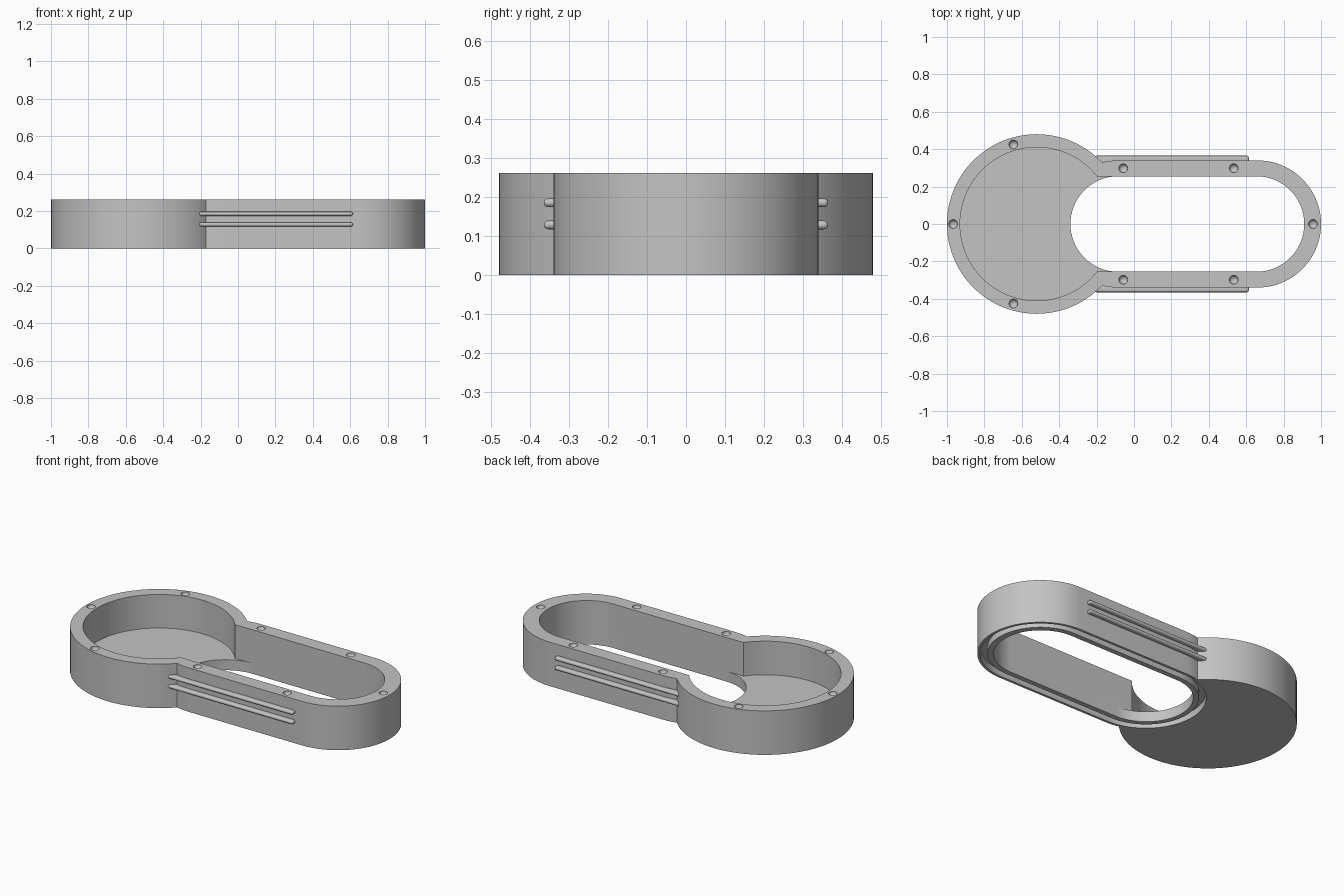
import bpy, bmesh, math
from mathutils import Matrix

if "Cube" in bpy.data.objects:
    bpy.data.objects.remove(bpy.data.objects["Cube"])

HEIGHT, FLOOR = 0.262, 0.062
DISC_X, BAR_LEFT, BAR_RIGHT = -0.52, -0.085, 0.66
BAR_R, SLOT_R = 0.34, 0.255

grey = bpy.data.materials.new("satin_grey")
grey.use_nodes = True
grey.diffuse_color = (0.55, 0.55, 0.55, 1)
grey.node_tree.nodes["Principled BSDF"].inputs["Base Color"].default_value = grey.diffuse_color


def make_object(name, bm):
    bmesh.ops.recalc_face_normals(bm, faces=bm.faces)
    mesh = bpy.data.meshes.new(name)
    bm.to_mesh(mesh)
    bm.free()
    mesh.materials.append(grey)
    ob = bpy.data.objects.new(name, mesh)
    bpy.context.collection.objects.link(ob)
    return ob


def prism(name, x0, x1, r, z0, z1, steps=48):
    """Upright round-ended prism; a cylinder when x0 equals x1."""
    pts = []
    for cx, start in ((x1, -math.pi / 2), (x0, math.pi / 2)):
        for i in range(steps + (x0 != x1)):
            a = start + math.pi * i / steps
            pts.append((cx + r * math.cos(a), r * math.sin(a), z0))
    bm = bmesh.new()
    face = bm.faces.new([bm.verts.new(p) for p in pts])
    out = bmesh.ops.extrude_face_region(bm, geom=[face])
    top = [v for v in out["geom"] if isinstance(v, bmesh.types.BMVert)]
    bmesh.ops.translate(bm, vec=(0, 0, z1 - z0), verts=top)
    return make_object(name, bm)


def combine(target, tool, operation):
    """Apply a boolean and remove the tool."""
    mod = target.modifiers.new("cut", 'BOOLEAN')
    mod.operation, mod.object, mod.solver = operation, tool, 'EXACT'
    bpy.context.view_layer.objects.active = target
    bpy.ops.object.modifier_apply(modifier=mod.name)
    bpy.data.objects.remove(tool)


def smooth(ob):
    bpy.ops.object.select_all(action='DESELECT')
    ob.select_set(True)
    bpy.context.view_layer.objects.active = ob
    bpy.ops.object.shade_smooth_by_angle(angle=math.radians(30))


# Housing: round case joined to a long loop
body = prism("housing", DISC_X, DISC_X, 0.48, 0, HEIGHT)
combine(body, prism("loop", BAR_LEFT, BAR_RIGHT, BAR_R, 0, HEIGHT), 'UNION')

# Hollow: round cavity above the floor, open slot through the loop
hollow = prism("cavity", DISC_X, DISC_X, 0.41, FLOOR, 1)
combine(hollow, prism("slot_top", -0.3, BAR_RIGHT - 0.005, SLOT_R, FLOOR, 1), 'UNION')
combine(body, hollow, 'DIFFERENCE')
combine(body, prism("slot", BAR_LEFT, BAR_RIGHT - 0.005, SLOT_R, -1, 0.5), 'DIFFERENCE')

# Sealing groove around the slot on the underside
groove = prism("groove", BAR_LEFT, BAR_RIGHT, 0.325, -0.1, 0.04)
combine(groove, prism("groove_core", BAR_LEFT, BAR_RIGHT, 0.285, -0.2, 0.2), 'DIFFERENCE')
combine(body, groove, 'DIFFERENCE')

# Screw dimples in the rim
bm = bmesh.new()
spots = [(-0.967, 0), (0.957, 0)]
spots += [(x, s * y) for x, y in ((-0.645, 0.425), (-0.057, 0.298), (0.533, 0.298)) for s in (-1, 1)]
for x, y in spots:
    bmesh.ops.create_uvsphere(bm, u_segments=20, v_segments=13, radius=0.024,
                              matrix=Matrix.Translation((x, y, HEIGHT)))
combine(body, make_object("dimples", bm), 'DIFFERENCE')
smooth(body)

# Rounded grip ribs along both sides
for side, label in ((-1, "front"), (1, "back")):
    for z, level in ((0.128, "lower"), (0.185, "upper")):
        bm = bmesh.new()
        for x in (-0.2, 0.603):
            for y in (0.335, 0.354):
                bmesh.ops.create_uvsphere(bm, u_segments=16, v_segments=10, radius=0.011,
                                          matrix=Matrix.Translation((x, side * y, z)))
        hull = bmesh.ops.convex_hull(bm, input=bm.verts)
        inside = {v for v in hull["geom_interior"] + hull["geom_unused"]
                  if isinstance(v, bmesh.types.BMVert)}
        bmesh.ops.delete(bm, geom=list(inside), context='VERTS')
        smooth(make_object(f"{label}_{level}_rib", bm))
